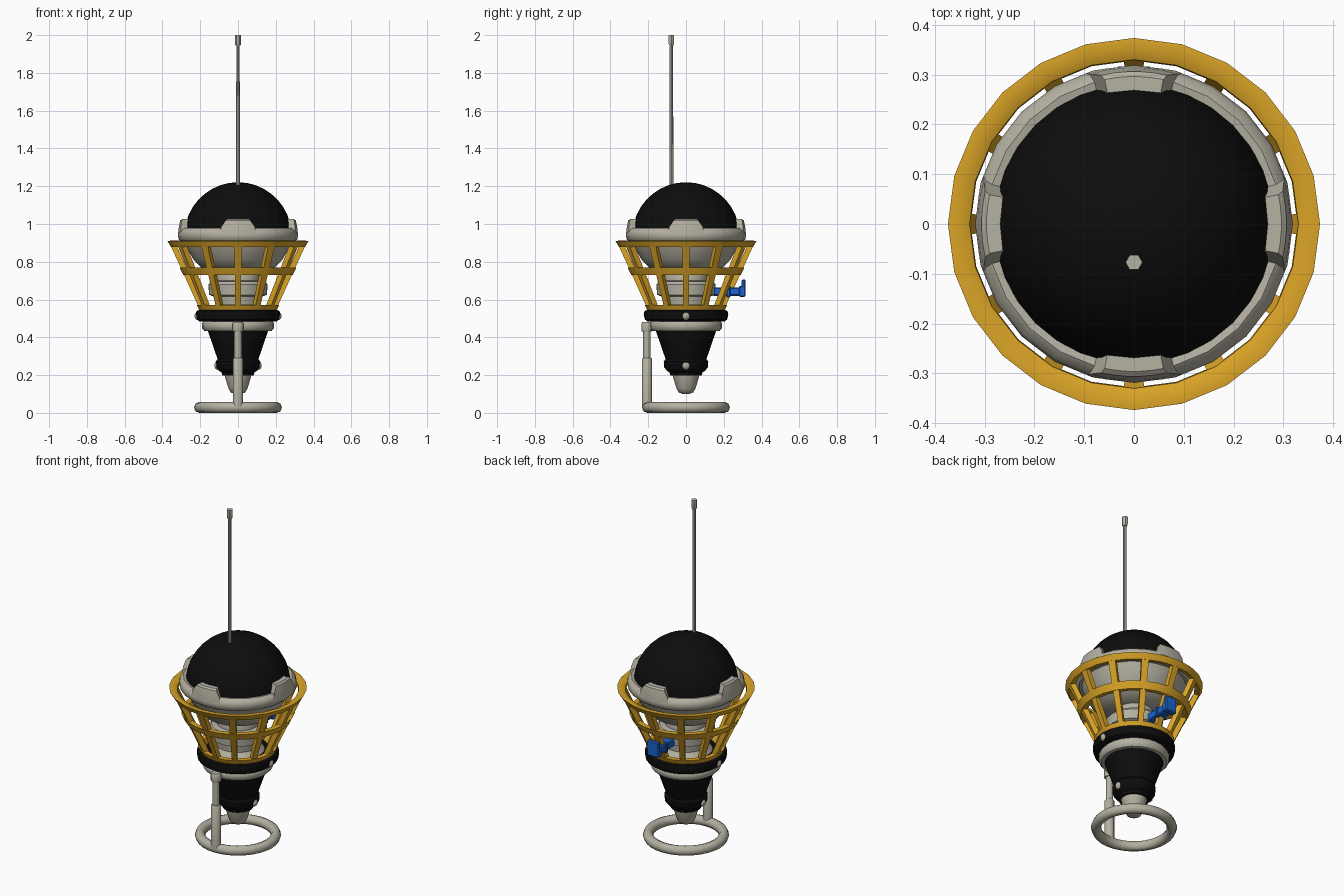
import bpy, bmesh, math
from mathutils import Vector

if "Cube" in bpy.data.objects:
    bpy.data.objects.remove(bpy.data.objects["Cube"])

def mat(name, rgb):
    m = bpy.data.materials.new(name)
    m.diffuse_color = (*rgb, 1)
    m.use_nodes = True
    m.node_tree.nodes["Principled BSDF"].inputs["Base Color"].default_value = m.diffuse_color
    return m

BLACK = mat("black rubber", (0.004, 0.004, 0.004))
GREY = mat("warm grey", (0.46, 0.44, 0.36))
YELLOW = mat("cage yellow", (0.70, 0.37, 0.02))
BLUE = mat("valve blue", (0.01, 0.13, 0.62))

def finish(name, bm, material, angle=40):
    bmesh.ops.recalc_face_normals(bm, faces=bm.faces)
    me = bpy.data.meshes.new(name)
    bm.to_mesh(me)
    bm.free()
    me.materials.append(material)
    me.shade_smooth()
    me.set_sharp_from_angle(angle=math.radians(angle))
    ob = bpy.data.objects.new(name, me)
    bpy.context.collection.objects.link(ob)
    return ob

def lathe(name, profile, material, segs=24, at=(0, 0), closed=False, angle=40):
    """Revolve (radius, z) points around a vertical axis."""
    bm = bmesh.new()
    rings = []
    for r, z in profile:
        if r < 1e-6:
            rings.append([bm.verts.new((at[0], at[1], z))] * segs)
        else:
            rings.append([bm.verts.new((at[0] + r * math.cos(2 * math.pi * i / segs),
                                        at[1] + r * math.sin(2 * math.pi * i / segs), z))
                          for i in range(segs)])
    pairs = list(zip(rings, rings[1:])) + ([(rings[-1], rings[0])] if closed else [])
    for a, b in pairs:
        for i in range(segs):
            j = (i + 1) % segs
            loop = list(dict.fromkeys([a[i], a[j], b[j], b[i]]))
            if len(loop) > 2:
                bm.faces.new(loop)
    return finish(name, bm, material, angle)

def box(name, lo, hi, material, bevel=0.006):
    bm = bmesh.new()
    bmesh.ops.create_cube(bm, size=1)
    lo, hi = Vector(lo), Vector(hi)
    for v in bm.verts:
        v.co = Vector((v.co[k] * (hi[k] - lo[k]) + (hi[k] + lo[k]) / 2 for k in range(3)))
    bmesh.ops.bevel(bm, geom=bm.edges[:], offset=bevel, segments=1, affect='EDGES')
    return finish(name, bm, material, 30)

# Dome and bowl: one sphere split into black top and grey underside
R, CZ = 0.284, 0.937
def arc(a0, a1, n, r=R):
    return [(r * math.cos(math.radians(a0 + (a1 - a0) * i / n)) if abs(a0 + (a1 - a0) * i / n) < 89.9 else 0,
             CZ + r * math.sin(math.radians(a0 + (a1 - a0) * i / n))) for i in range(n + 1)]
lathe("dome", arc(-5, 90, 10), BLACK, 32)
lathe("bowl", [(0.29, 0.92), (0.268, 0.87), (0.235, 0.81), (0.19, 0.765), (0.10, 0.745), (0, 0.74)], GREY)
lathe("rim", [(0.28, 0.975), (0.296, 0.978), (0.313, 0.965), (0.319, 0.945), (0.315, 0.92),
              (0.298, 0.905), (0.26, 0.905)], GREY, closed=True)

# Four raised tabs around the rim
def tab(name, centre):
    bm = bmesh.new()
    cols, n = [], 5
    for i in range(n + 1):
        t = -1 + 2 * i / n
        col = []
        for r, z, half in ((0.27, 0.95, 17.5), (0.317, 0.95, 17.5), (0.314, 0.985, 16.5),
                           (0.306, 1.018, 12.5), (0.296, 1.026, 11.5), (0.262, 1.026, 11.5)):
            a = math.radians(centre + t * half)
            col.append(bm.verts.new((r * math.cos(a), r * math.sin(a), z)))
        cols.append(col)
    for a, b in zip(cols, cols[1:]):
        for k in range(6):
            m = (k + 1) % 6
            bm.faces.new((a[k], a[m], b[m], b[k]))
    bm.faces.new(cols[0])
    bm.faces.new(cols[-1])
    finish(name, bm, GREY, 30)
for i in range(4):
    tab(f"rim_tab_{i + 1}", 90 * i)

# Inner neck of the float
lathe("inner_neck", [(0.10, 0.76), (0.115, 0.72), (0.115, 0.70), (0.145, 0.695), (0.157, 0.68), (0.153, 0.625),
                     (0.125, 0.615), (0.12, 0.575), (0.15, 0.54), (0, 0.54)], GREY)

# Flared cage: three hoops and twelve bars
def cage_r(z):
    return 0.206 + (z - 0.545) * 0.4575
def hoop(name, z0, z1, depth):
    lathe(name, [(cage_r(z1), z1), (cage_r(z1) - depth, z1), (cage_r(z0) - depth, z0 + 0.004),
                 (cage_r(z0), z0)], YELLOW, 24, closed=True, angle=30)
lathe("cage_top_hoop", [(0.3735, 0.91), (0.352, 0.912), (0.33, 0.902), (0.328, 0.884), (0.355, 0.878)],
      YELLOW, 24, closed=True, angle=30)
hoop("cage_middle_hoop", 0.73, 0.77, 0.03)
hoop("cage_bottom_hoop", 0.538, 0.572, 0.03)
bm = bmesh.new()
for i in range(12):
    a = math.radians(30 * i)
    out, side = Vector((math.cos(a), math.sin(a), 0)), Vector((-math.sin(a), math.cos(a), 0))
    ends = []
    for z, w in ((0.545, 0.014), (0.9, 0.02)):
        r = cage_r(z) - 0.005
        ends.append([bm.verts.new(out * (r - d) + side * s * w + Vector((0, 0, z)))
                     for d, s in ((0, -1), (0, 1), (0.032, 1), (0.032, -1))])
    lo, hi = ends
    bm.faces.new(lo)
    bm.faces.new(hi)
    for k in range(4):
        m = (k + 1) % 4
        bm.faces.new((lo[k], lo[m], hi[m], hi[k]))
finish("cage_bars", bm, YELLOW, 30)

# Lower body: collar, clamp ring, cone, foot band and tip
lathe("collar", [(0, 0.545), (0.205, 0.545), (0.220, 0.540), (0.224, 0.522), (0.218, 0.494),
                 (0.205, 0.485), (0, 0.485)], BLACK)
lathe("clamp_ring", [(0.15, 0.487), (0.183, 0.485), (0.192, 0.472), (0.190, 0.447), (0.178, 0.434),
                     (0.15, 0.432)], GREY, closed=True)
lathe("cone", [(0.165, 0.46), (0.158, 0.43), (0.103, 0.27), (0, 0.27)], BLACK)
lathe("foot_band", [(0, 0.285), (0.108, 0.285), (0.118, 0.272), (0.115, 0.24), (0.10, 0.222),
                    (0.088, 0.215), (0.083, 0.198), (0, 0.198)], BLACK)
lathe("tip", [(0.072, 0.205), (0.066, 0.18), (0.05, 0.128), (0.038, 0.108), (0.02, 0.101), (0, 0.1)], GREY)

# Side studs on the collar and foot band
for z, r in ((0.513, 0.213), (0.25, 0.108)):
    for s in (-1, 1):
        bm = bmesh.new()
        bmesh.ops.create_uvsphere(bm, u_segments=12, v_segments=8, radius=0.022)
        for v in bm.verts:
            v.co = Vector((v.co.x * 0.8 + s * r, v.co.y, v.co.z + z))
        finish("stud", bm, GREY, 60)

# Stand: base hoop, telescoping post and elbow
tube = [(0.205 + 0.028 * math.cos(k * math.pi / 4), 0.029 + 0.028 * math.sin(k * math.pi / 4) * 1.03)
        for k in range(8)]
lathe("base_hoop", tube, GREY, 32, closed=True, angle=60)
post = (0, -0.207)
lathe("post_lower", [(0, 0.03), (0.027, 0.03), (0.027, 0.285), (0.023, 0.29), (0, 0.29)], GREY, 12, post)
lathe("post_upper", [(0.020, 0.28), (0.020, 0.44)], GREY, 12, post)
lathe("post_elbow", [(0, 0.43), (0.027, 0.43), (0.029, 0.435), (0.029, 0.475), (0.025, 0.48), (0, 0.48)],
      GREY, 12, post)
box("post_bracket", (-0.024, -0.21, 0.436), (0.024, -0.15, 0.48), GREY)

# Antenna with hexagonal cap
lathe("antenna", [(0.010, 1.18), (0.009, 1.96)], GREY, 8, (0, -0.077))
lathe("antenna_cap", [(0, 1.945), (0.013, 1.945), (0.017, 1.955), (0.017, 2.0), (0, 2.0)], GREY, 6, (0, -0.077))

# Blue valve at the back
box("valve_body", (-0.028, 0.14, 0.62), (0.028, 0.295, 0.665), BLUE)
box("valve_flange", (-0.036, 0.215, 0.613), (0.036, 0.235, 0.672), BLUE, 0.004)
box("valve_plate", (-0.038, 0.28, 0.614), (0.038, 0.316, 0.672), BLUE)
box("valve_lip", (-0.038, 0.295, 0.655), (0.038, 0.316, 0.706), BLUE)
